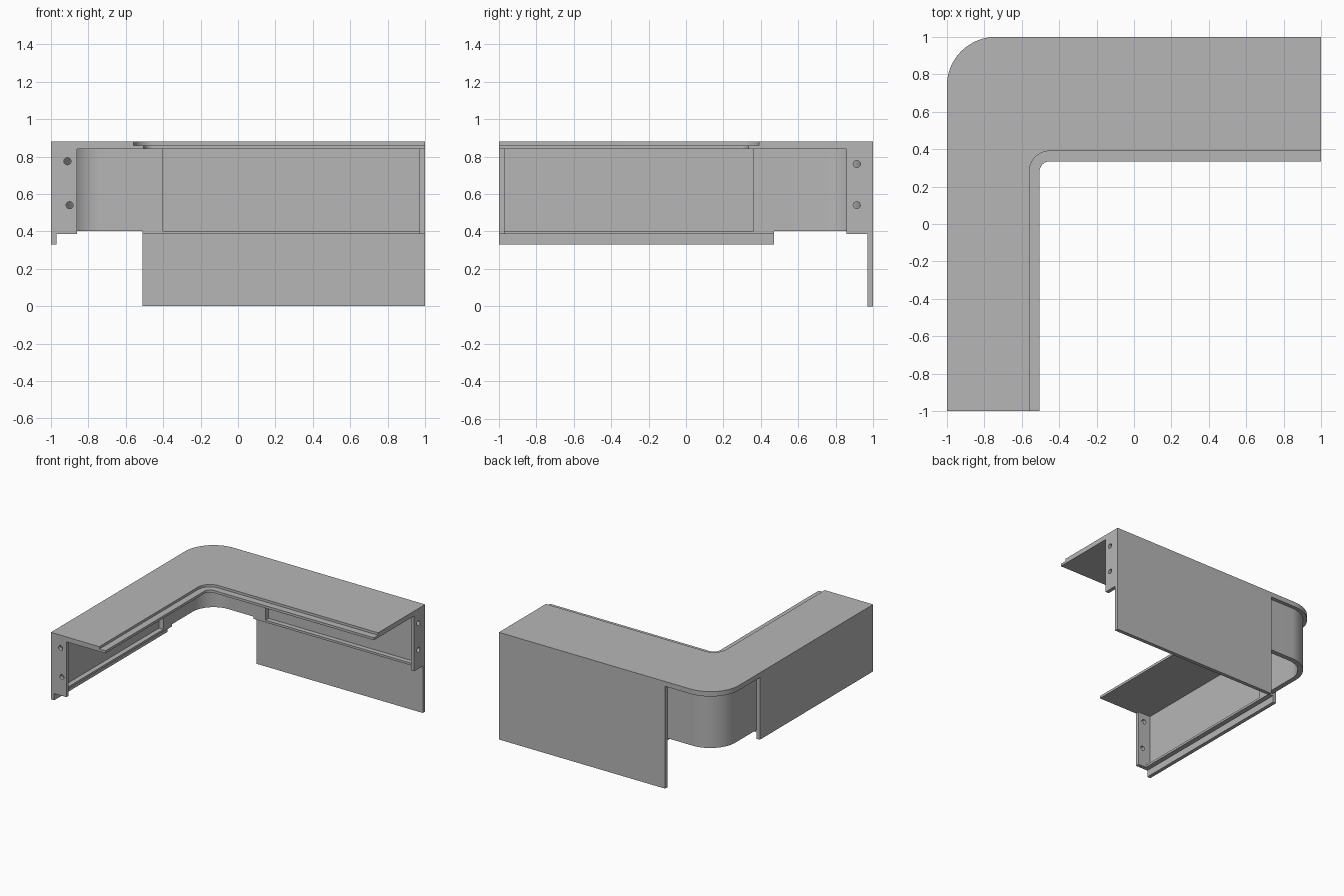
import bpy
import bmesh
from math import cos, sin, pi
from mathutils import Matrix, Vector

if "Cube" in bpy.data.objects:
    bpy.data.objects.remove(bpy.data.objects["Cube"])

grey = bpy.data.materials.new("plain grey")
grey.use_nodes = True
COLOUR = (0.47, 0.47, 0.47, 1)
grey.diffuse_color = COLOUR
grey.node_tree.nodes["Principled BSDF"].inputs["Base Color"].default_value = COLOUR

CX, CY, OUTER_R = -0.74, 0.74, 0.26    # centre and radius of the outer bend
IX, IY = -0.45, 0.28                   # centre of the inner bend
SHEET = 0.03                           # sheet thickness
UNDER, TOP = 0.84, 0.88                # underside and top of the cover
SHELF_Z, SHELF_TOP = 0.385, 0.403


def finish(name, bm):
    bmesh.ops.recalc_face_normals(bm, faces=bm.faces)
    mesh = bpy.data.meshes.new(name)
    bm.to_mesh(mesh)
    bm.free()
    mesh.materials.append(grey)
    obj = bpy.data.objects.new(name, mesh)
    bpy.context.collection.objects.link(obj)
    return obj


def bend(cx, cy, r, steps=20):
    """Quarter arc from the -x side round to the +y side."""
    angles = [pi - pi / 2 * i / steps for i in range(steps + 1)]
    return [(cx + r * cos(a), cy + r * sin(a)) for a in angles]


def prism(name, outline, z0, z1):
    """Extrude a plan outline upwards."""
    bm = bmesh.new()
    face = bm.faces.new([bm.verts.new((x, y, z0)) for x, y in outline])
    side = bmesh.ops.extrude_face_region(bm, geom=[face])["geom"]
    moved = [v for v in side if isinstance(v, bmesh.types.BMVert)]
    bmesh.ops.translate(bm, verts=moved, vec=(0, 0, z1 - z0))
    return finish(name, bm)


def box(name, x0, x1, y0, y1, z0, z1):
    return prism(name, [(x0, y0), (x1, y0), (x1, y1), (x0, y1)], z0, z1)


def smooth(obj):
    bpy.ops.object.select_all(action="DESELECT")
    obj.select_set(True)
    bpy.context.view_layer.objects.active = obj
    bpy.ops.object.shade_smooth_by_angle(angle=pi / 6)


def cover(name, inner_r, z0, z1):
    """L-shaped sheet with a rounded outer and inner corner."""
    outline = [(-1, -1)] + bend(CX, CY, OUTER_R) + [(1, 1), (1, IY + inner_r)]
    outline += bend(IX, IY, inner_r)[::-1] + [(IX - inner_r, -1)]
    smooth(prism(name, outline, z0, z1))


def drill(obj, centres, axis):
    """Cut round screw holes through an end bracket."""
    for i, c in enumerate(centres):
        bm = bmesh.new()
        turn = Vector((0, 0, 1)).rotation_difference(Vector(axis)).to_matrix().to_4x4()
        bmesh.ops.create_cone(bm, cap_ends=True, segments=24, radius1=0.019,
                              radius2=0.019, depth=0.1,
                              matrix=Matrix.Translation(c) @ turn)
        cutter = finish(f"{obj.name}_hole_cutter_{i + 1}", bm)
        cutter.hide_render = True
        cutter.display_type = "WIRE"
        cutter.hide_set(True)
        mod = obj.modifiers.new("screw hole", "BOOLEAN")
        mod.operation = "DIFFERENCE"
        mod.solver = "EXACT"
        mod.object = cutter


# Cover: top sheet and the lip that steps out beneath it
cover("cover_top", 0.11, 0.86, TOP)
cover("cover_lip", 0.055, UNDER, 0.86)

# Outer walls
box("side_wall", -1, SHEET - 1, -1, 0.47, 0.33, UNDER)
box("back_wall", -0.51, 1, 1 - SHEET, 1, 0, UNDER)

# Curved wall behind the corner
outer = [(-0.97, 0.36)] + bend(CX, CY, OUTER_R - SHEET) + [(-0.40, 0.97)]
inner = [(-0.93, 0.36)] + bend(CX, CY, OUTER_R - 0.07) + [(-0.40, 0.93)]
smooth(prism("corner_wall", outer + inner[::-1], SHELF_TOP, UNDER))

# Narrow shelves along the foot of each panel
box("side_shelf", -0.97, -0.93, -0.97, 0.47, SHELF_Z, SHELF_TOP)
box("back_shelf", -0.51, 0.97, 0.93, 0.97, SHELF_Z, SHELF_TOP)

# End brackets with screw holes
front = box("front_bracket", -0.97, -0.86, -1, SHEET - 1, SHELF_Z, UNDER)
drill(front, [(-0.912, -0.985, 0.775), (-0.90, -0.985, 0.54)], (0, 1, 0))
end = box("end_bracket", 1 - SHEET, 1, 0.858, 0.97, SHELF_Z, UNDER)
drill(end, [(0.985, 0.912, 0.76), (0.985, 0.912, 0.54)], (1, 0, 0))
